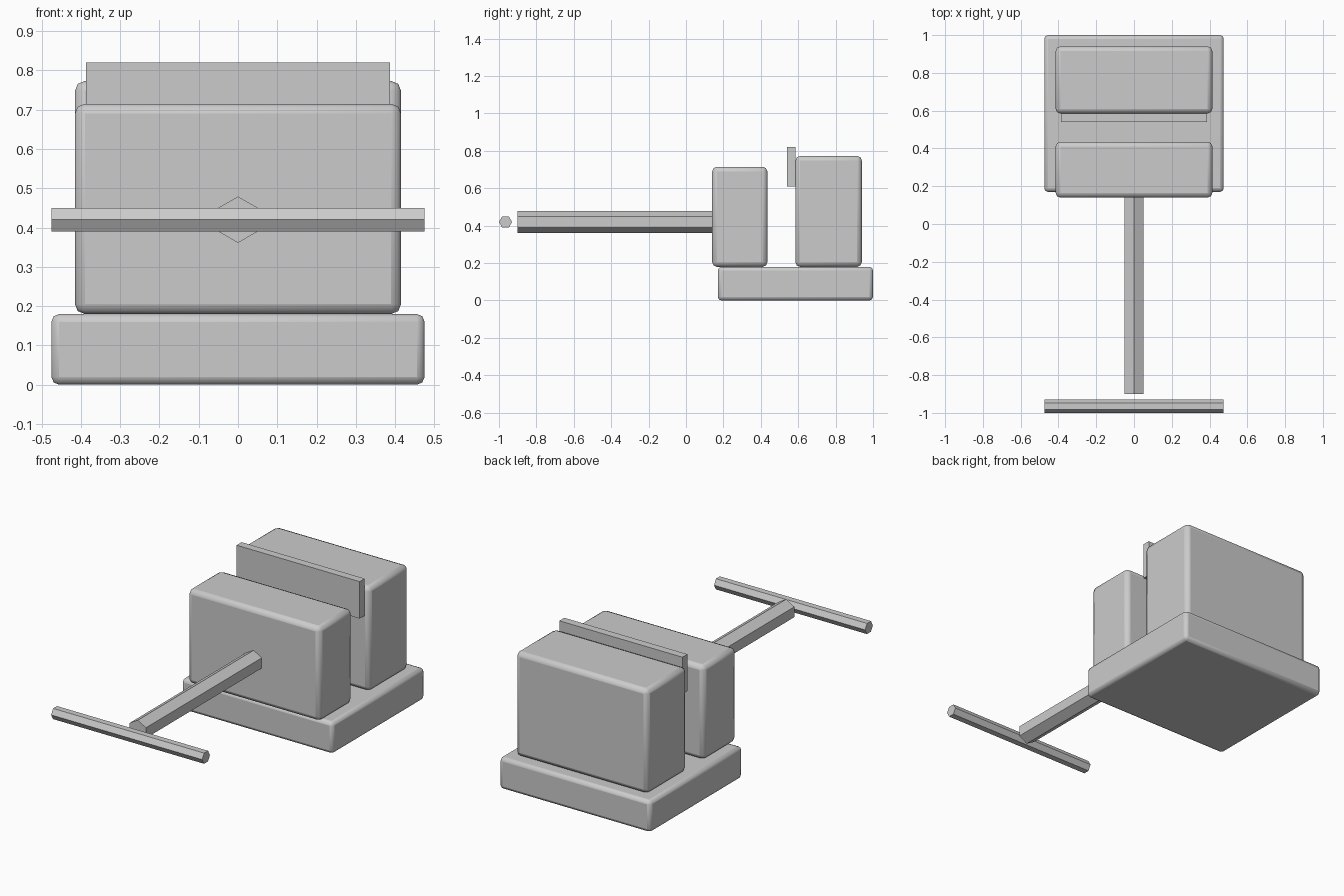
import bpy
from math import pi, radians

cube = bpy.data.objects.get("Cube")
if cube:
    bpy.data.objects.remove(cube, do_unlink=True)

# Plain grey metal
metal = bpy.data.materials.new("grey_metal")
metal.use_nodes = True
grey = (0.6, 0.6, 0.6, 1)
metal.diffuse_color = grey
metal.node_tree.nodes["Principled BSDF"].inputs["Base Color"].default_value = grey


def block(name, half_x, y0, y1, z0, z1, bevel=0.0):
    """Box centred on x, with optional rounded edges."""
    bpy.ops.mesh.primitive_cube_add(size=1, location=(0, (y0 + y1) / 2, (z0 + z1) / 2))
    ob = bpy.context.object
    ob.name = name
    ob.scale = (2 * half_x, y1 - y0, z1 - z0)
    bpy.ops.object.transform_apply(location=False, rotation=False, scale=True)
    ob.data.materials.append(metal)
    if bevel:
        mod = ob.modifiers.new("rounded_edges", "BEVEL")
        mod.width = bevel
        mod.segments = 2
        bpy.ops.object.shade_smooth_by_angle(angle=radians(50))
    return ob


def hex_rod(name, radius, length, location, rotation):
    """Six-sided rod with flat faces."""
    bpy.ops.mesh.primitive_cylinder_add(vertices=6, radius=radius, depth=length,
                                        location=location, rotation=rotation)
    ob = bpy.context.object
    ob.name = name
    ob.data.materials.append(metal)
    return ob


# Foot and the two jaws
block("base", 0.475, 0.17, 1.0, 0.0, 0.18, 0.02)
block("front_jaw", 0.415, 0.14, 0.435, 0.18, 0.715, 0.025)
block("rear_jaw", 0.415, 0.585, 0.94, 0.18, 0.773, 0.025)
block("jaw_plate", 0.387, 0.54, 0.585, 0.61, 0.82)

# Screw along y with a corner up, and the cross handle along x with a flat up
screw_back, screw_front = 0.25, -0.9
hex_rod("screw", 0.059, screw_back - screw_front,
        (0, (screw_back + screw_front) / 2, 0.42), (pi / 2, 0, 0))
hex_rod("handle", 0.035, 0.95, (0, -0.965, 0.42), (0, pi / 2, 0))
